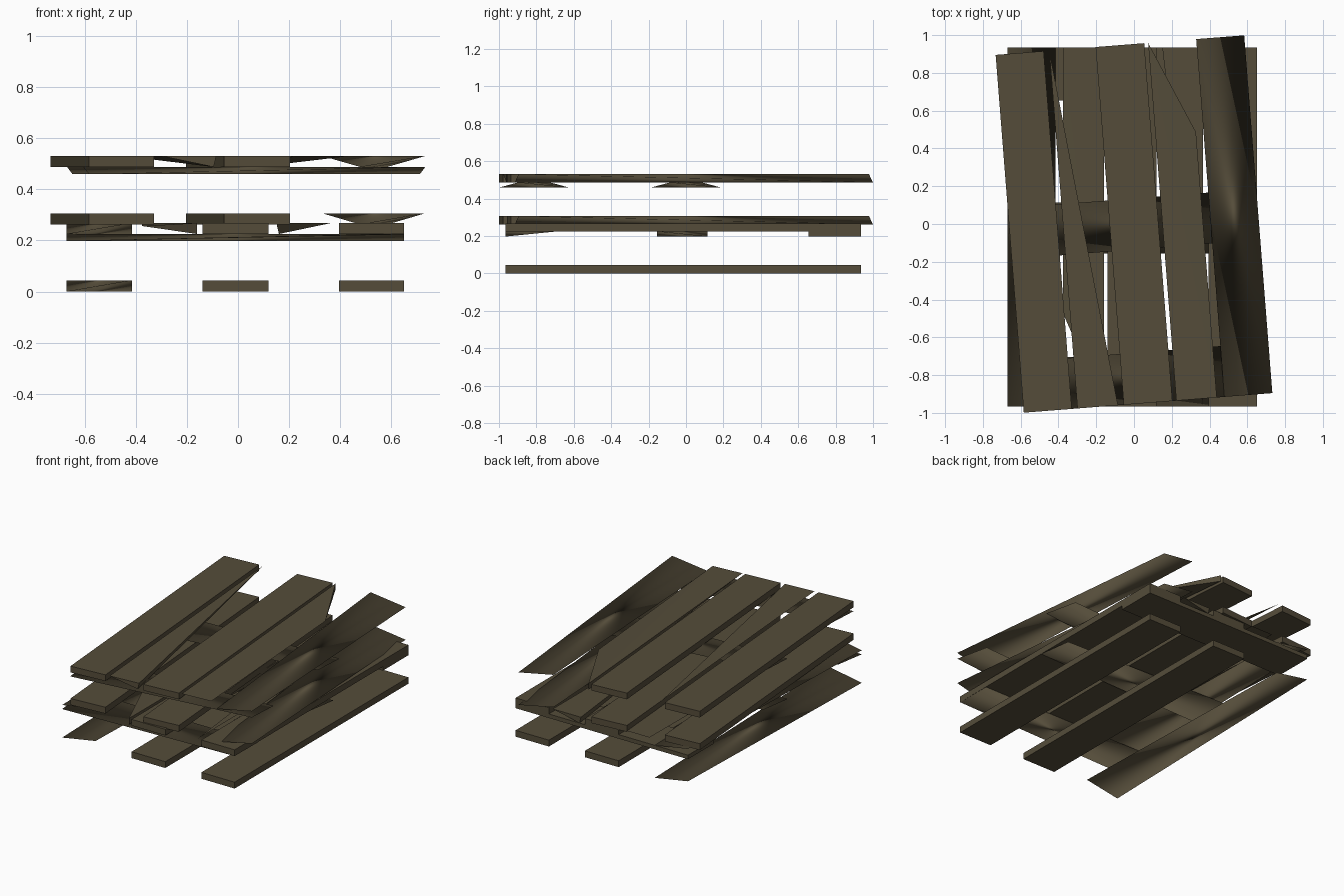
import bpy, bmesh, math
from mathutils import Matrix

if "Cube" in bpy.data.objects:
    bpy.data.objects.remove(bpy.data.objects["Cube"])

# one weathered wood colour
wood = bpy.data.materials.new("weathered wood")
wood.diffuse_color = (0.09, 0.073, 0.042, 1)
wood.use_nodes = True
wood.node_tree.nodes["Principled BSDF"].inputs["Base Color"].default_value = wood.diffuse_color

HW, HL = 0.66, 0.95          # half width / half length of a pallet
Z_FOOT = (0.0, 0.044)        # bottom runners
Z_CROSS = (0.197, 0.225)     # cross boards
Z_DECK = (0.225, 0.268)      # deck boards


def board(name, pts, mat, smooth=False):
    """Convex solid through the given corner points."""
    bm = bmesh.new()
    for p in pts:
        bm.verts.new(p)
    bmesh.ops.convex_hull(bm, input=bm.verts[:])
    bmesh.ops.dissolve_limit(bm, angle_limit=0.001, verts=bm.verts[:], edges=bm.edges[:])
    bmesh.ops.recalc_face_normals(bm, faces=bm.faces[:])
    for f in bm.faces:
        f.smooth = smooth
    me = bpy.data.meshes.new(name)
    bm.to_mesh(me)
    bm.free()
    me.materials.append(wood)
    ob = bpy.data.objects.new(name, me)
    ob.matrix_world = mat
    bpy.context.collection.objects.link(ob)


def box(x0, x1, y0, y1, z):
    return [(x, y, h) for x in (x0, x1) for y in (y0, y1) for h in z]


def twisted(x0, x1, y0, y1, z):
    """Warped board: only alternate corners remain."""
    return [(x0, y0, z[0]), (x1, y1, z[0]), (x1, y0, z[1]), (x0, y1, z[1])]


def long_boards(prefix, mat):
    # outer and middle boards of runners and deck
    for part, z in (("runner", Z_FOOT), ("deck_board", Z_DECK)):
        board(f"{prefix}_{part}_outer", box(-HW, -0.405, -HL, HL, z), mat)
        board(f"{prefix}_{part}_middle", box(-0.129, 0.129, -HL, HL, z), mat)
        board(f"{prefix}_{part}_warped", twisted(0.405, HW, -HL, HL, z), mat, True)
    # two splintered deck boards
    z0, z1 = Z_DECK
    a, b = -0.375, -0.16
    board(f"{prefix}_deck_splinter_a", [(a, HL, z1), (a, -HL, z1), (b, -HL, z1),
                                        (b - 0.01, -HL, z0)], mat)
    a, b = 0.15, 0.365
    board(f"{prefix}_deck_splinter_b", [(a, HL, z1), (a, HL, z0), (a, -HL, z1),
                                        (b, -HL, z1), (b, 0.46, z1 - 0.012)], mat)


# lower pallet: same boards turned half round
low = Matrix.Translation((-0.01, -0.015, 0))
long_boards("lower", low @ Matrix.Rotation(math.pi, 4, 'Z'))
z0, z1 = Z_CROSS
board("lower_cross_front", [(-HW, -HL, z0), (HW, -HL, z1), (-HW, -0.69, z1), (HW, -0.69, z1 - 0.002)], low, True)
board("lower_cross_middle", twisted(-HW, HW, -0.14, 0.13, Z_CROSS), low, True)
board("lower_cross_back", box(-HW, HW, 0.67, HL, Z_CROSS), low)

# upper pallet: slightly turned, back cross board lost
up = Matrix.Translation((0, 0, 0.262)) @ Matrix.Rotation(math.radians(4.5), 4, 'Z')
long_boards("upper", up)
board("upper_cross_front", twisted(-HW, HW, -HL, -0.68, Z_CROSS), up, True)
board("upper_cross_middle", twisted(-HW, HW, -0.135, 0.135, Z_CROSS), up, True)
